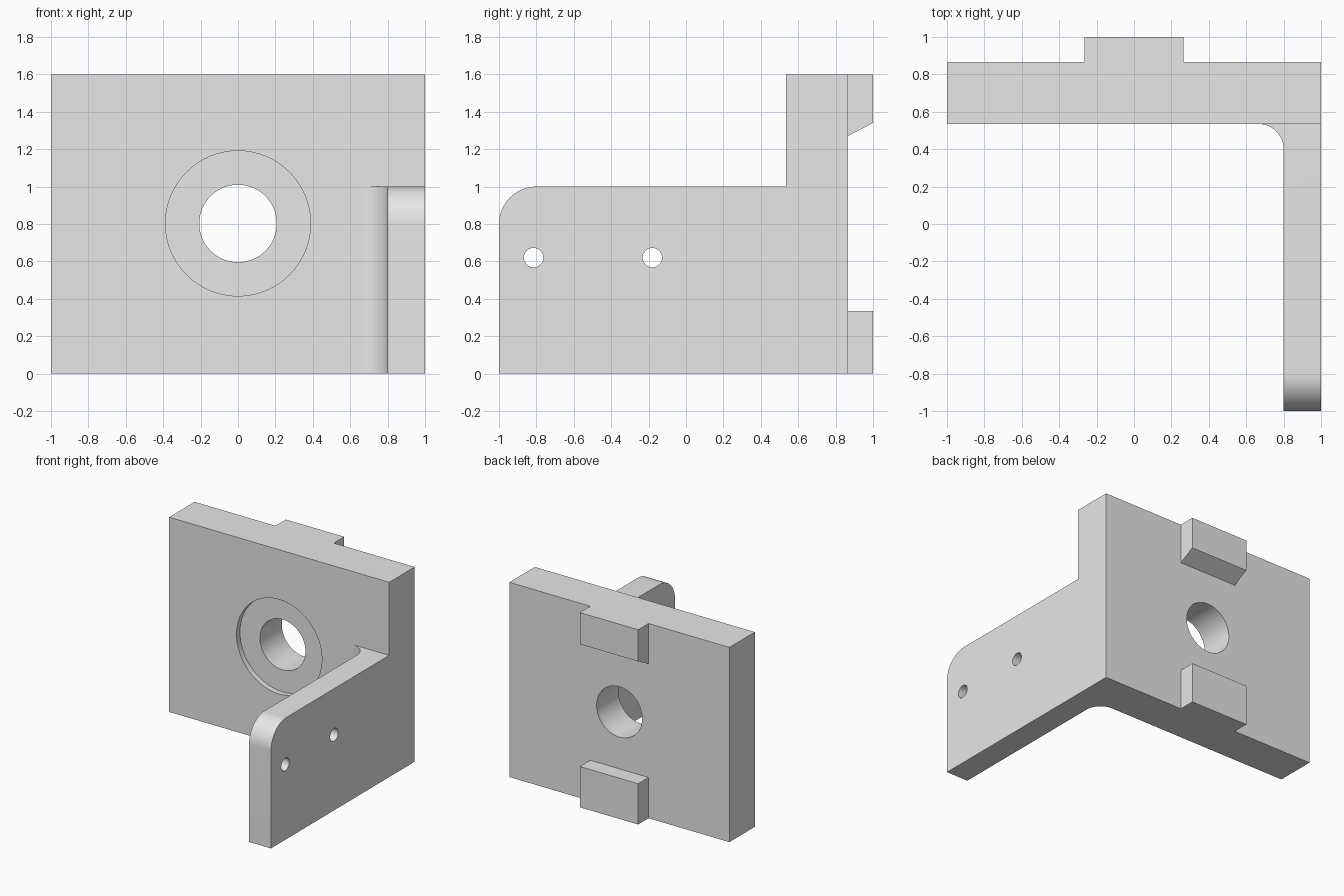
import bpy, bmesh
from math import radians, sin, cos, pi
from mathutils import Matrix, Vector

cube = bpy.data.objects.get("Cube")
if cube:
    bpy.data.objects.remove(cube, do_unlink=True)

grey = bpy.data.materials.new("plain grey")
grey.use_nodes = True
grey.diffuse_color = (0.8, 0.8, 0.8, 1)
grey.node_tree.nodes["Principled BSDF"].inputs["Base Color"].default_value = (0.8, 0.8, 0.8, 1)

PLATE_FRONT, PLATE_BACK = 0.535, 0.865
HEIGHT, ARM_HEIGHT = 1.6, 1.0
ARM_INNER, FILLET = 0.8, 0.135
INSIDE = 0.7                      # depth to which joined parts sink into the plate


def finish(bm, name):
    bmesh.ops.recalc_face_normals(bm, faces=bm.faces)
    mesh = bpy.data.meshes.new(name)
    bm.to_mesh(mesh)
    bm.free()
    mesh.materials.append(grey)
    obj = bpy.data.objects.new(name, mesh)
    bpy.context.collection.objects.link(obj)
    return obj


def prism(name, points, extrude, round_edge=None):
    """Extrude a closed 3D outline; optionally round edges chosen by a rule."""
    bm = bmesh.new()
    face = bm.faces.new([bm.verts.new(p) for p in points])
    new = bmesh.ops.extrude_face_region(bm, geom=[face])["geom"]
    bmesh.ops.translate(bm, vec=Vector(extrude),
                        verts=[g for g in new if isinstance(g, bmesh.types.BMVert)])
    if round_edge:
        edges = [e for e in bm.edges if all(round_edge(v.co) for v in e.verts)]
        bmesh.ops.bevel(bm, geom=edges, offset=0.2, segments=16, profile=0.5, affect='EDGES')
    return finish(bm, name)


def cylinder(name, center, radius, length, axis):
    bm = bmesh.new()
    turn = Matrix.Rotation(pi / 2, 4, axis)
    bmesh.ops.create_cone(bm, cap_ends=True, segments=64, radius1=radius, radius2=radius,
                          depth=length, matrix=Matrix.Translation(center) @ turn)
    return finish(bm, name)


def combine(target, other, operation):
    """Apply a boolean and discard the second object."""
    mod = target.modifiers.new(operation.lower(), 'BOOLEAN')
    mod.operation, mod.solver, mod.object = operation, 'EXACT', other
    bpy.context.view_layer.objects.active = target
    bpy.ops.object.modifier_apply(modifier=mod.name)
    bpy.data.objects.remove(other, do_unlink=True)


# Upright back plate
bracket = prism("bracket", [(-1, PLATE_FRONT, 0), (1, PLATE_FRONT, 0),
                            (1, PLATE_BACK, 0), (-1, PLATE_BACK, 0)], (0, 0, HEIGHT))

# Side arm with a filleted root and a rounded upper front corner
cx, cy = ARM_INNER - FILLET, PLATE_FRONT - FILLET
arc = [(cx + FILLET * cos(a), cy + FILLET * sin(a), 0)
       for a in (pi / 2 * (1 - i / 16) for i in range(17))]
plan = [(1, -1, 0), (1, INSIDE, 0), (cx, INSIDE, 0)] + arc + [(ARM_INNER, -1, 0)]
arm = prism("side_arm", plan, (0, 0, ARM_HEIGHT),
            lambda co: co.y < -0.99 and co.z > 0.99)
combine(bracket, arm, 'UNION')

# Locating lugs on the back, the upper one with a sloped underside
LUG = 0.265
slope = (1.34 - 1.27) / (1 - PLATE_BACK)
upper = [(-LUG, INSIDE, 1.34 - slope * (1 - INSIDE)), (-LUG, 1, 1.34),
         (-LUG, 1, HEIGHT), (-LUG, INSIDE, HEIGHT)]
lower = [(-LUG, INSIDE, 0), (-LUG, 1, 0), (-LUG, 1, 0.335), (-LUG, INSIDE, 0.335)]
for name, outline in (("upper_lug", upper), ("lower_lug", lower)):
    combine(bracket, prism(name, outline, (2 * LUG, 0, 0)), 'UNION')

# Main bore with a shallow counterbore, then two small holes through the arm
combine(bracket, cylinder("counterbore", (0, PLATE_FRONT, 0.803), 0.388, 0.09, 'X'), 'DIFFERENCE')
combine(bracket, cylinder("main_bore", (0, 0.7, 0.803), 0.207, 1, 'X'), 'DIFFERENCE')
for y in (-0.815, -0.18):
    combine(bracket, cylinder("arm_hole", (0.9, y, 0.62), 0.052, 0.6, 'Y'), 'DIFFERENCE')

# Smooth only the curved faces; keep flat faces flat and corners sharp
mesh = bracket.data
for poly in mesh.polygons:
    poly.use_smooth = max(abs(c) for c in poly.normal) < 0.9999
mesh.set_sharp_from_angle(angle=radians(30))
